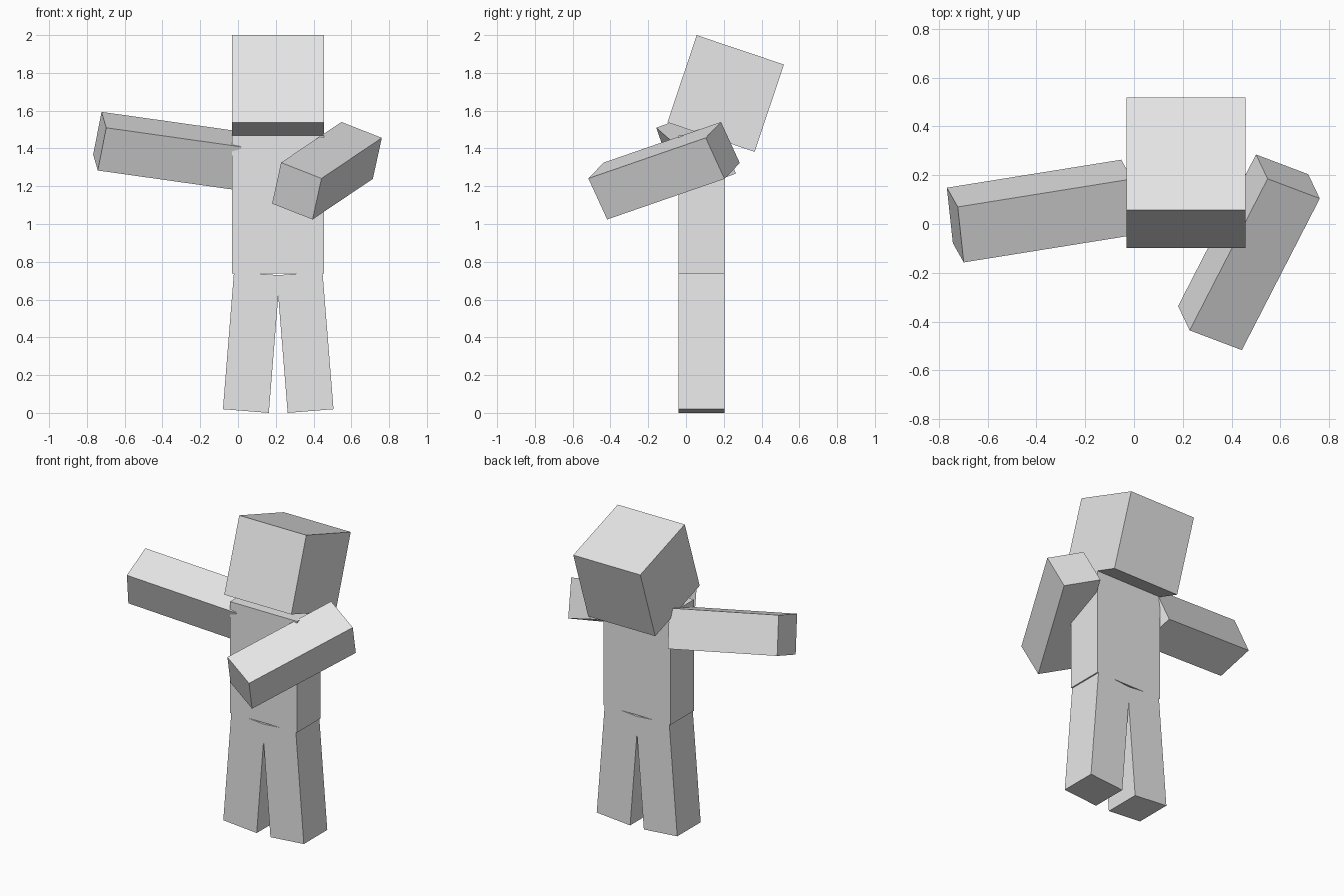
import bpy
import bmesh
from math import radians, sin, cos
from mathutils import Matrix, Vector

default_cube = bpy.data.objects.get("Cube")
if default_cube:
    bpy.data.objects.remove(default_cube, do_unlink=True)

UNIT = 0.0609                    # the figure is built on a blocky unit grid
LIMB = (4 * UNIT, 4 * UNIT, 12 * UNIT)
MID_X, MID_Y = 0.213, 0.083      # centre line of the torso

grey = bpy.data.materials.new("light grey")
grey.diffuse_color = (0.8, 0.8, 0.8, 1)
grey.use_nodes = True
grey.node_tree.nodes["Principled BSDF"].inputs["Base Color"].default_value = (0.8, 0.8, 0.8, 1)


def block(name, size, centre, up=(0, 0, 1), side=(1, 0, 0)):
    """Box of the given size whose local z follows up and local x follows side."""
    z = Vector(up).normalized()
    y = z.cross(Vector(side)).normalized()
    x = y.cross(z)
    turn = Matrix((x, y, z)).transposed().to_4x4()
    bm = bmesh.new()
    bmesh.ops.create_cube(bm, size=1, matrix=Matrix.Diagonal((*size, 1)))
    mesh = bpy.data.meshes.new(name)
    bm.to_mesh(mesh)
    bm.free()
    mesh.materials.append(grey)
    obj = bpy.data.objects.new(name, mesh)
    obj.matrix_world = Matrix.Translation(centre) @ turn
    bpy.context.collection.objects.link(obj)
    return obj


# Torso
block("torso", (8 * UNIT, 4 * UNIT, 12 * UNIT), (MID_X, MID_Y, 1.104))

# Head, tipped back to look up
tip = radians(18.6)
block("head", (8 * UNIT,) * 3, (MID_X, 0.21, 1.691), up=(0, sin(tip), cos(tip)))

# Legs, splayed outward at the feet
splay = radians(4.6)
for name, s in (("right_leg", -1), ("left_leg", 1)):
    block(name, LIMB, (MID_X + s * 0.142, MID_Y, 0.374),
          up=(-s * sin(splay), 0, cos(splay)), side=(1, 0, 0))

# Arms: one held out to the side, one reaching forward and down
block("right_arm", LIMB, (-0.375, 0.053, 1.388),
      up=(0.978, 0.157, -0.138), side=(0.101, -0.933, -0.345))
block("left_arm", LIMB, (0.471, -0.116, 1.282),
      up=(0.437, 0.850, 0.294), side=(0.883, -0.325, -0.342))
